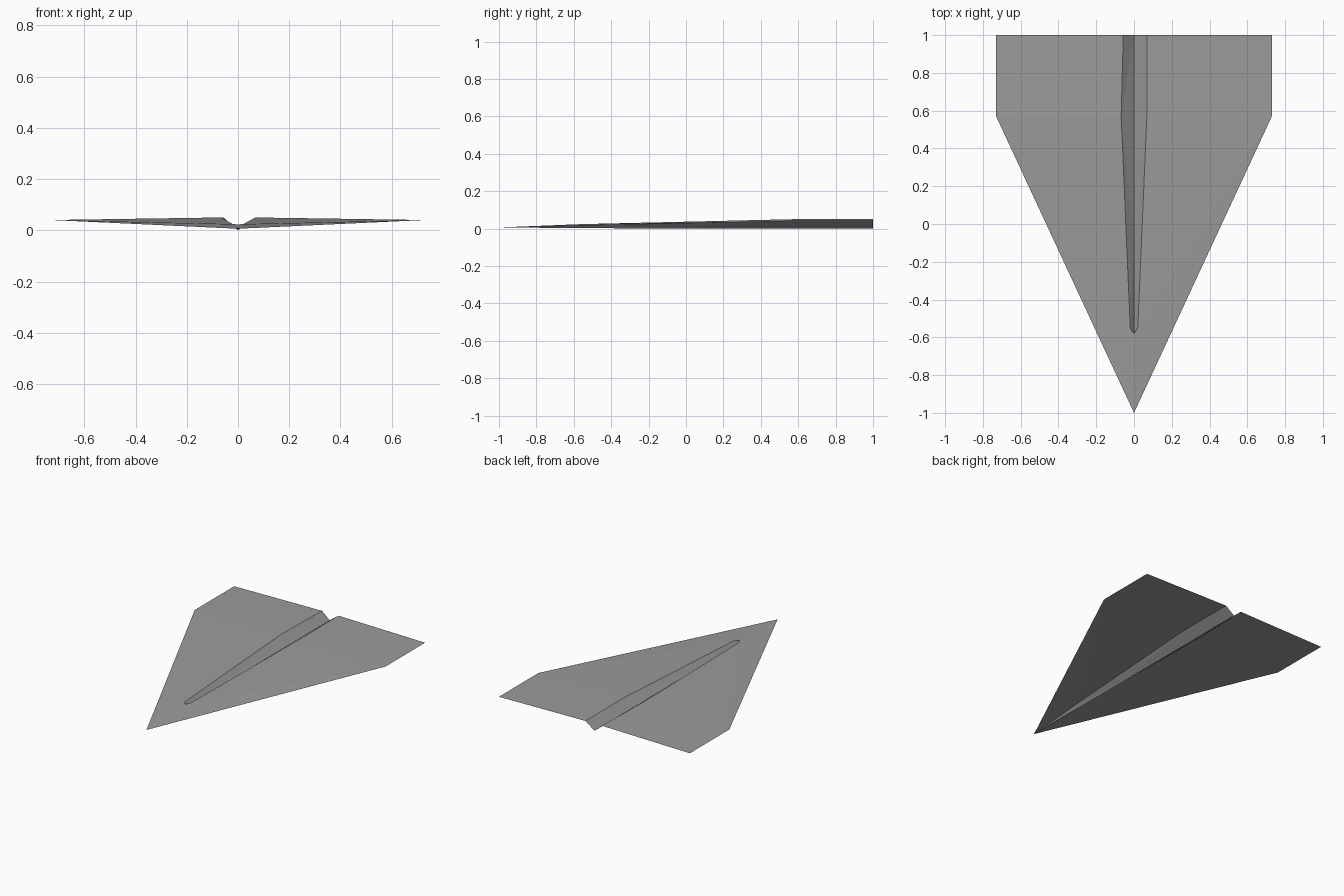
import bpy

cube = bpy.data.objects.get("Cube")
if cube:
    bpy.data.objects.remove(cube, do_unlink=True)

# One plain grey paper
paper = bpy.data.materials.new("grey_paper")
paper.use_nodes = True
GREY = (0.33, 0.33, 0.33, 1.0)
paper.diffuse_color = GREY
paper.node_tree.nodes["Principled BSDF"].inputs["Base Color"].default_value = GREY


def sheet(name, verts, faces):
    """Make a flat-shaded paper panel from a few fold points."""
    mesh = bpy.data.meshes.new(name)
    mesh.from_pydata(verts, [], faces)
    mesh.materials.append(paper)
    obj = bpy.data.objects.new(name, mesh)
    bpy.context.collection.objects.link(obj)
    return obj


# Fold points on the centre line
TIP = (0, -1, 0.006)
DECK_END = (0, -0.58, 0.023)
KEEL_NOSE = (0, -0.58, 0.003)
KEEL_MID = (0, -0.1, 0.0)
KEEL_REAR = (0, 1, 0.0)

for side, label, rear_x in ((1, "left", 0.068), (-1, "right", 0.057)):
    # Fold points along the wing root and the outer edge
    nose = (side * 0.02, -0.55, 0.024)
    root = (side * 0.068, 0.57, 0.05)
    root_rear = (side * rear_x, 1, 0.05)
    corner = (side * 0.73, 0.57, 0.04)
    corner_rear = (side * 0.73, 1, 0.04)

    def faces(*loops):
        # Keep the upper side facing up on both wings
        return [f if side > 0 else f[::-1] for f in loops]

    # Wing: leading triangle, main panel and rear panel
    sheet(label + "_wing", [TIP, nose, root, root_rear, corner, corner_rear],
          faces((0, 4, 1), (1, 4, 2), (2, 4, 5, 3)))

    # Side of the central fold, running down to the keel
    sheet(label + "_keel_side",
          [TIP, nose, root, root_rear, KEEL_NOSE, KEEL_MID, KEEL_REAR],
          faces((0, 1, 4), (4, 1, 5), (5, 1, 2), (5, 2, 6), (6, 2, 3)))

    # Half of the closed deck over the nose
    sheet(label + "_nose_deck", [TIP, nose, DECK_END], faces((0, 1, 2)))
